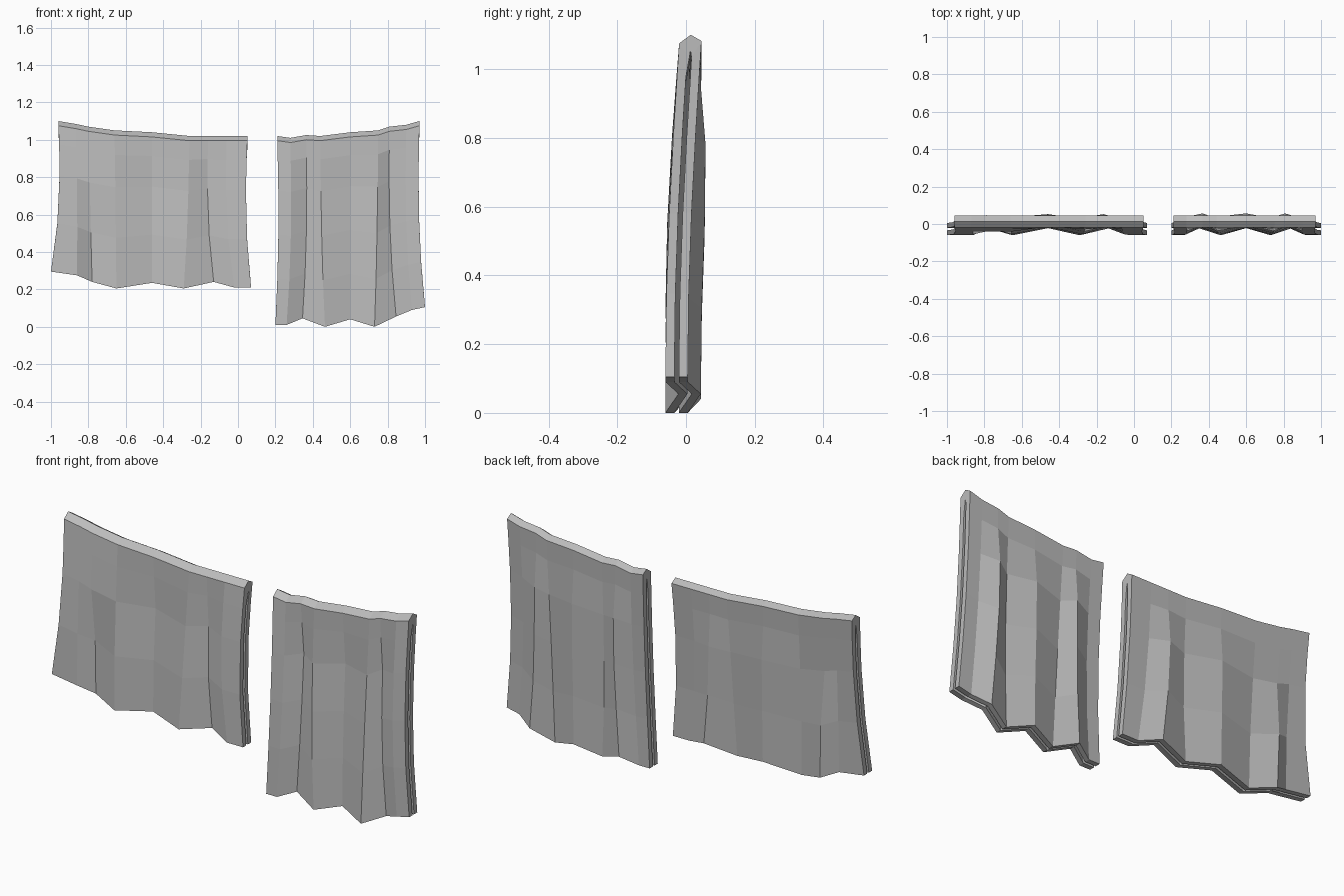
import bpy
import bmesh
import math

cube = bpy.data.objects.get("Cube")
if cube:
    bpy.data.objects.remove(cube, do_unlink=True)

# One plain grey cloth
cloth = bpy.data.materials.new("grey cloth")
cloth.use_nodes = True
grey = (0.5, 0.5, 0.5, 1)
cloth.diffuse_color = grey
cloth.node_tree.nodes["Principled BSDF"].inputs["Base Color"].default_value = grey

DEPTH = 0.065   # front face to back face of the folded cloth
THICK = 0.026   # thickness of each hanging layer
PLEAT = 0.038   # how far a fold is pushed back


def fold_section(top, bottom, centre, rows, pleat_start):
    """Outer and inner outline of the folded cloth at one column."""
    (xt, zt), (xb, zb) = top, bottom
    start_front, start_back = pleat_start

    def point(t, offset, drop, start):
        x = xt + (xb - xt) * t ** 2.5
        x += (centre - x) * 0.02 * math.sin(math.pi * t)
        y = -0.02 - 0.04 * math.sin(t * math.pi / 2)
        if start is not None:
            y += PLEAT * min(1, max(0, (t - start) / (rows[2] - rows[0])))
        return (x, y + offset, (zt - drop) * (1 - t) + zb * t)

    front = [point(t, 0, 0.025, start_front) for t in rows]
    back = [point(t, DEPTH, 0.018, start_back) for t in rows]
    ridge = (xt, 0.014, zt)
    front_in = [point(t, THICK, 0.025, start_front) for t in rows[1:]]
    back_in = [point(t, DEPTH - THICK, 0.025, start_back) for t in rows[1:]]
    slot = [(xt, 0.013 + dy, zt - 0.045 - dz)
            for dy, dz in ((-0.003, 0.02), (0, 0), (0.003, 0.02))]
    outer = front[::-1] + [ridge] + back
    inner = front_in[::-1] + slot + back_in
    return outer, inner


def draped_cloth(name, tops, bottoms, rows, late_folds=()):
    centre = (tops[0][0] + tops[-1][0]) / 2
    bm = bmesh.new()
    columns = []
    for i, (top, bottom) in enumerate(zip(tops, bottoms)):
        # every second column is a fold; late ones begin further down
        if i not in (2, 4, 6):
            start = (None, None)
        elif i in late_folds:
            start = (rows[2], rows[2])
        else:
            start = (0, rows[1] * 0.7)
        outer, inner = fold_section(top, bottom, centre, rows, start)
        columns.append(([bm.verts.new(p) for p in outer],
                        [bm.verts.new(p) for p in inner]))
    # cloth surfaces
    for (o1, i1), (o2, i2) in zip(columns, columns[1:]):
        a, b = o1 + i1[::-1], o2 + i2[::-1]
        for k in range(len(a)):
            n = (k + 1) % len(a)
            bm.faces.new((a[k], b[k], b[n], a[n]))
    # side edges
    for outer, inner in (columns[0], columns[-1]):
        for k in range(len(outer) - 1):
            bm.faces.new((outer[k], outer[k + 1], inner[k + 1], inner[k]))
    bmesh.ops.recalc_face_normals(bm, faces=bm.faces)
    mesh = bpy.data.meshes.new(name)
    bm.to_mesh(mesh)
    bm.free()
    mesh.materials.append(cloth)
    obj = bpy.data.objects.new(name, mesh)
    bpy.context.collection.objects.link(obj)


# Wide short cloth
draped_cloth(
    "wide_cloth",
    [(-0.96, 1.1), (-0.87, 1.085), (-0.8, 1.07), (-0.66, 1.05), (-0.46, 1.04),
     (-0.26, 1.02), (-0.16, 1.02), (-0.06, 1.02), (0.05, 1.02)],
    [(-1, 0.295), (-0.86, 0.275), (-0.78, 0.24), (-0.65, 0.205), (-0.46, 0.235),
     (-0.29, 0.205), (-0.13, 0.24), (-0.02, 0.21), (0.07, 0.21)],
    [0, 0.13, 0.34, 0.67, 1], late_folds=(2,))

# Narrow long cloth
draped_cloth(
    "narrow_cloth",
    [(0.21, 1.02), (0.28, 1.01), (0.365, 1.025), (0.44, 1.02), (0.6, 1.04),
     (0.75, 1.05), (0.81, 1.07), (0.9, 1.08), (0.97, 1.1)],
    [(0.2, 0.01), (0.26, 0.01), (0.345, 0.045), (0.465, 0), (0.6, 0.04),
     (0.73, 0), (0.845, 0.055), (0.93, 0.09), (1, 0.105)],
    [0, 0.1, 0.27, 0.51, 0.75, 1])
